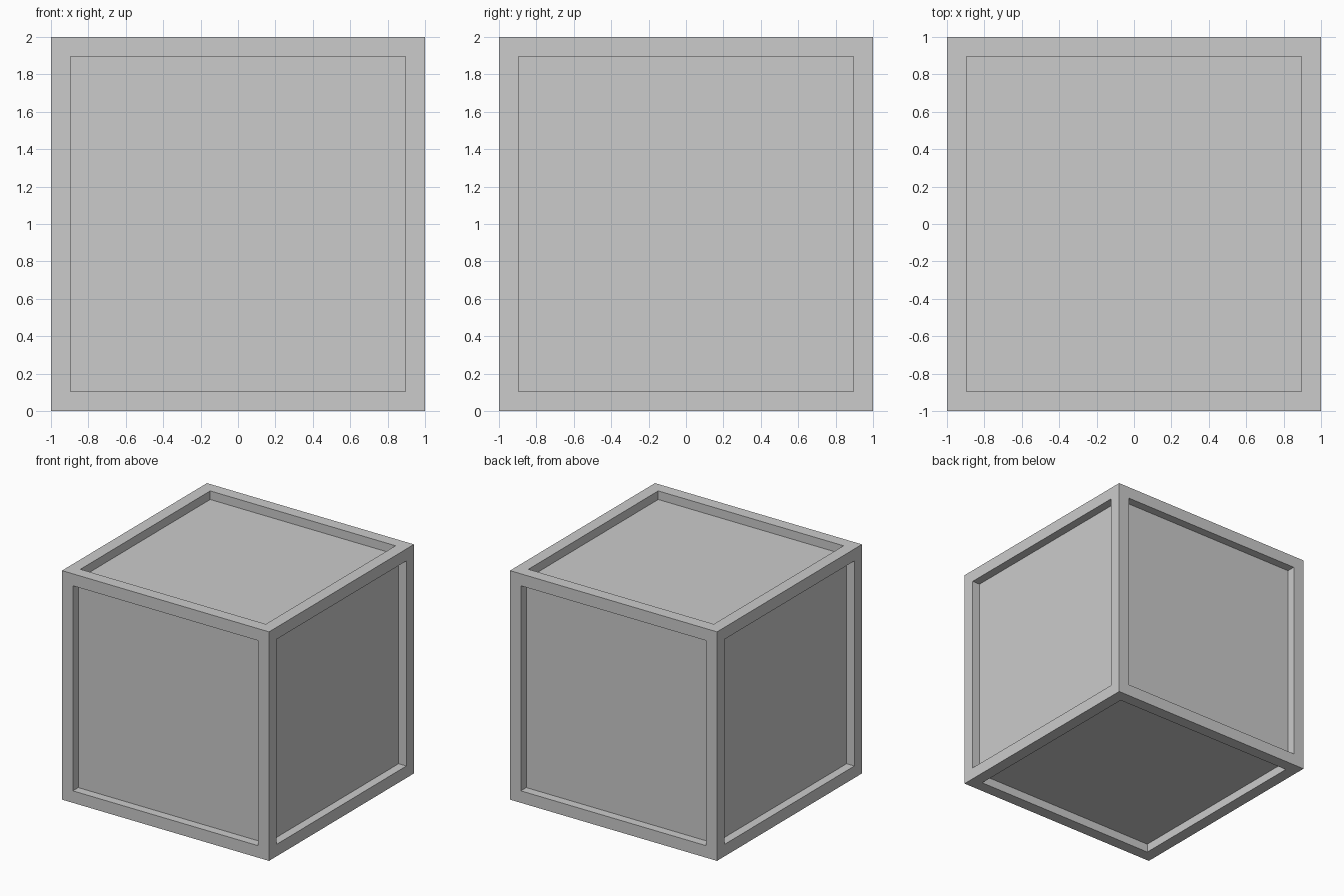
import bpy, bmesh
from mathutils import Matrix

if "Cube" in bpy.data.objects:
    bpy.data.objects.remove(bpy.data.objects["Cube"])

SIZE = 2.0      # outer cube edge
BORDER = 0.148  # frame width around each panel
DEPTH = 0.075   # panel recess

# Cube with a square panel sunk straight into every side
bm = bmesh.new()
bmesh.ops.create_cube(bm, size=SIZE, matrix=Matrix.Translation((0, 0, SIZE / 2)))
for side in list(bm.faces):
    normal = side.normal.copy()
    bmesh.ops.inset_individual(bm, faces=[side], thickness=BORDER)
    panel = bmesh.ops.extrude_discrete_faces(bm, faces=[side])["faces"]
    bmesh.ops.translate(bm, verts=panel[0].verts, vec=-normal * DEPTH)
bmesh.ops.recalc_face_normals(bm, faces=bm.faces)

mesh = bpy.data.meshes.new("crate")
bm.to_mesh(mesh)
bm.free()
bpy.context.collection.objects.link(bpy.data.objects.new("crate", mesh))
